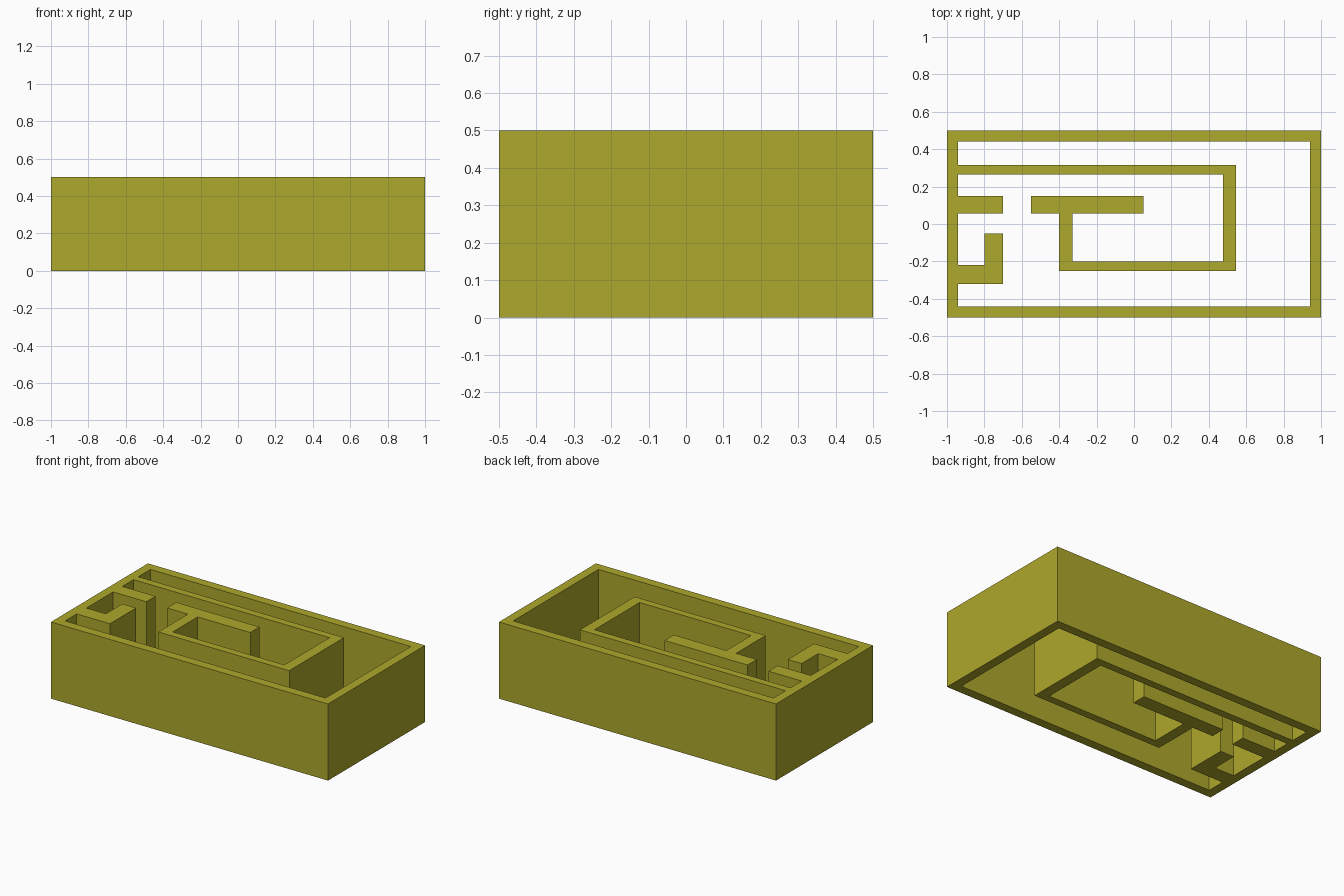
import bpy
import bmesh

if "Cube" in bpy.data.objects:
    bpy.data.objects.remove(bpy.data.objects["Cube"])

HEIGHT = 0.5

olive = bpy.data.materials.new("olive_yellow")
olive.diffuse_color = (0.423, 0.392, 0.025, 1.0)
olive.use_nodes = True
olive.node_tree.nodes["Principled BSDF"].inputs["Base Color"].default_value = olive.diffuse_color

# Outer boundary of the block
outer = [(-1, -0.5), (1, -0.5), (1, 0.5), (-1, 0.5)]

# Single open passage that winds around the inner walls, cut right through
passage = [
    (-0.94, 0.44), (0.94, 0.44), (0.94, -0.44), (-0.94, -0.44),
    # hooked wall
    (-0.94, -0.32), (-0.70, -0.32), (-0.70, -0.05), (-0.80, -0.05),
    (-0.80, -0.22), (-0.94, -0.22),
    # short stub
    (-0.94, 0.055), (-0.70, 0.055), (-0.70, 0.15), (-0.94, 0.15),
    # inside of the spiral wall
    (-0.94, 0.265), (0.475, 0.265), (0.475, -0.20), (-0.33, -0.20),
    # crossbar at the end of the spiral
    (-0.33, 0.055), (0.05, 0.055), (0.05, 0.15), (-0.55, 0.15),
    (-0.55, 0.055), (-0.40, 0.055),
    # outside of the spiral wall
    (-0.40, -0.25), (0.545, -0.25), (0.545, 0.315), (-0.94, 0.315),
]

# Extruded floor plan
plan = bpy.data.curves.new("maze_walls", 'CURVE')
plan.dimensions = '2D'
plan.fill_mode = 'BOTH'
plan.extrude = HEIGHT / 2
for loop in (outer, passage):
    spline = plan.splines.new('POLY')
    spline.points.add(len(loop) - 1)
    for point, (x, y) in zip(spline.points, loop):
        point.co = (x, y, 0, 1)
    spline.use_cyclic_u = True

walls = bpy.data.objects.new("maze_walls", plan)
bpy.context.collection.objects.link(walls)
bpy.context.view_layer.objects.active = walls
walls.select_set(True)
bpy.ops.object.convert(target='MESH')
walls = bpy.context.object
walls.name = "maze_walls"

# Weld the caps to the sides and stand the walls on the ground
bm = bmesh.new()
bm.from_mesh(walls.data)
bmesh.ops.remove_doubles(bm, verts=bm.verts, dist=0.0005)
bmesh.ops.translate(bm, verts=bm.verts, vec=(0, 0, HEIGHT / 2))
bmesh.ops.recalc_face_normals(bm, faces=bm.faces)
for face in bm.faces:
    face.smooth = False
    face.material_index = 0
bm.to_mesh(walls.data)
bm.free()
walls.data.materials.clear()
walls.data.materials.append(olive)
